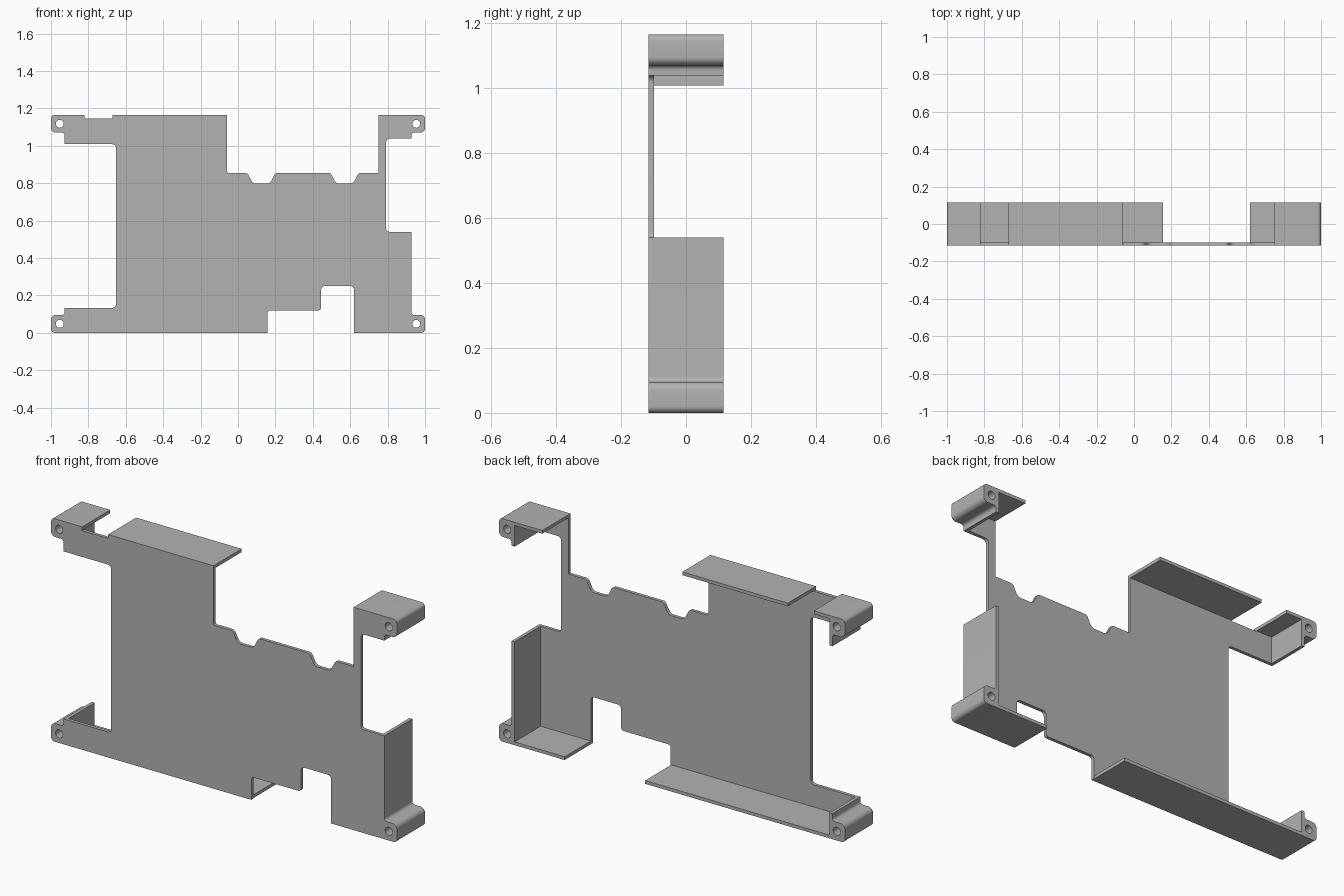
import bpy
import math
from mathutils import Vector

cube = bpy.data.objects.get("Cube")
if cube:
    bpy.data.objects.remove(cube, do_unlink=True)

TOP, T = 1.165, 0.017            # overall height, sheet thickness
FRONT, BACK = -0.116, 0.116

grey = bpy.data.materials.new("bracket grey")
grey.use_nodes = True
COLOUR = (0.45, 0.45, 0.45, 1)
grey.diffuse_color = COLOUR
grey.node_tree.nodes["Principled BSDF"].inputs["Base Color"].default_value = COLOUR


def rounded(points, steps=6):
    """Outline from (x, z) or (x, z, radius) corners, with filleted corners."""
    out = []
    for i, p in enumerate(points):
        c = Vector(p[:2])
        if len(p) == 2:
            out.append(c)
            continue
        a = (Vector(points[i - 1][:2]) - c).normalized()
        b = (Vector(points[(i + 1) % len(points)][:2]) - c).normalized()
        half = a.angle(b) / 2
        centre = c + (a + b).normalized() * p[2] / math.sin(half)
        reach = p[2] / math.tan(half)
        start, end = c + a * reach - centre, c + b * reach - centre
        for k in range(steps + 1):
            d = start.lerp(end, k / steps).normalized()
            out.append(centre + d * p[2])
    return out


def hole(x, z, r=0.021, n=24):
    return [Vector((x + r * math.cos(math.tau * k / n), z + r * math.sin(math.tau * k / n)))
            for k in range(n)]


def extrude(name, loops, y0, y1):
    """Solid from closed x-z loops (outline first, then holes) between two depths."""
    curve = bpy.data.curves.new(name, "CURVE")
    curve.dimensions, curve.fill_mode = "2D", "BOTH"
    curve.extrude = (y1 - y0) / 2
    for loop in loops:
        s = curve.splines.new("POLY")
        s.points.add(len(loop) - 1)
        for pt, v in zip(s.points, loop):
            pt.co = (v.x, v.y, 0, 1)
        s.use_cyclic_u = True
    obj = bpy.data.objects.new(name, curve)
    bpy.context.collection.objects.link(obj)
    obj.location.y = (y0 + y1) / 2
    obj.rotation_euler.x = math.pi / 2
    bpy.ops.object.select_all(action="DESELECT")
    obj.select_set(True)
    bpy.context.view_layer.objects.active = obj
    bpy.ops.object.convert(target="MESH")
    obj = bpy.context.view_layer.objects.active
    obj.name = name
    obj.data.materials.clear()
    obj.data.materials.append(grey)
    bpy.ops.object.mode_set(mode="EDIT")
    bpy.ops.mesh.select_all(action="SELECT")
    bpy.ops.mesh.remove_doubles(threshold=0.0001)
    bpy.ops.mesh.normals_make_consistent(inside=False)
    bpy.ops.object.mode_set(mode="OBJECT")
    bpy.ops.object.shade_smooth_by_angle(angle=math.radians(35))
    return obj


def lug(side, top, wall_end):
    """Rounded lug corners, from the outer edge to the wall end."""
    pts = [(1, 0, 0.02), (1, 0.095, 0.025), (0.927, 0.095, 0.015), (0.927, wall_end)]
    return [(side * p[0], TOP - p[1] if top else p[1], *p[2:]) for p in pts]


def scallop(x):
    """Shallow dip in the upper edge, running left to right."""
    return [(x - 0.075, 0.855, 0.02), (x - 0.045, 0.797, 0.03),
            (x + 0.045, 0.797, 0.03), (x + 0.075, 0.855, 0.02)]


# Wall reach of each corner, keyed by (side, is top), and flange end
corners = {
    "lower_left": (1, False, 0.54, 0.62),
    "lower_right": (-1, False, 0.133, 0.155),
    "upper_left": (1, True, 0.127, 0.75),
    "upper_right": (-1, True, 0.157, -0.82),
}
lugs = {k: lug(*v[:3]) for k, v in corners.items()}
holes = {k: hole(v[0] * 0.953, TOP - 0.048 if v[1] else 0.048) for k, v in corners.items()}

# Main plate
outline = (
    lugs["lower_right"]
    + [(-0.652, 0.133, 0.02), (-0.652, 1.008, 0.02)]
    + lugs["upper_right"][::-1]
    + [(-0.82, TOP), (-0.82, 1.145), (-0.67, 1.145), (-0.67, TOP),
       (-0.06, TOP), (-0.06, 0.855, 0.01)]
    + scallop(0.125) + scallop(0.57)
    + [(0.75, 0.855), (0.75, TOP)]
    + lugs["upper_left"]
    + [(0.792, 1.038, 0.02), (0.792, 0.54, 0.015)]
    + lugs["lower_left"][::-1]
    + [(0.62, 0), (0.62, 0.25, 0.02), (0.445, 0.25, 0.02),
       (0.445, 0.12, 0.015), (0.158, 0.12, 0.015), (0.158, 0)]
)
extrude("main_plate", [rounded(outline)] + list(holes.values()), FRONT, FRONT + T)

# Corner brackets: lug, side wall and flange in one folded section
for name, (side, top, wall_end, flange_end) in corners.items():
    def z(h):
        return TOP - h if top else h
    inner = side * 0.91
    section = lugs[name] + [(inner, z(wall_end)), (inner, z(T)),
                            (flange_end, z(T)), (flange_end, z(0))]
    extrude(name + "_bracket", [rounded(section), holes[name]], FRONT + T, BACK)

# Upper flange
flange = [Vector(p) for p in ((-0.67, TOP - T), (-0.06, TOP - T), (-0.06, TOP), (-0.67, TOP))]
extrude("upper_flange", [flange], FRONT + T, BACK)
